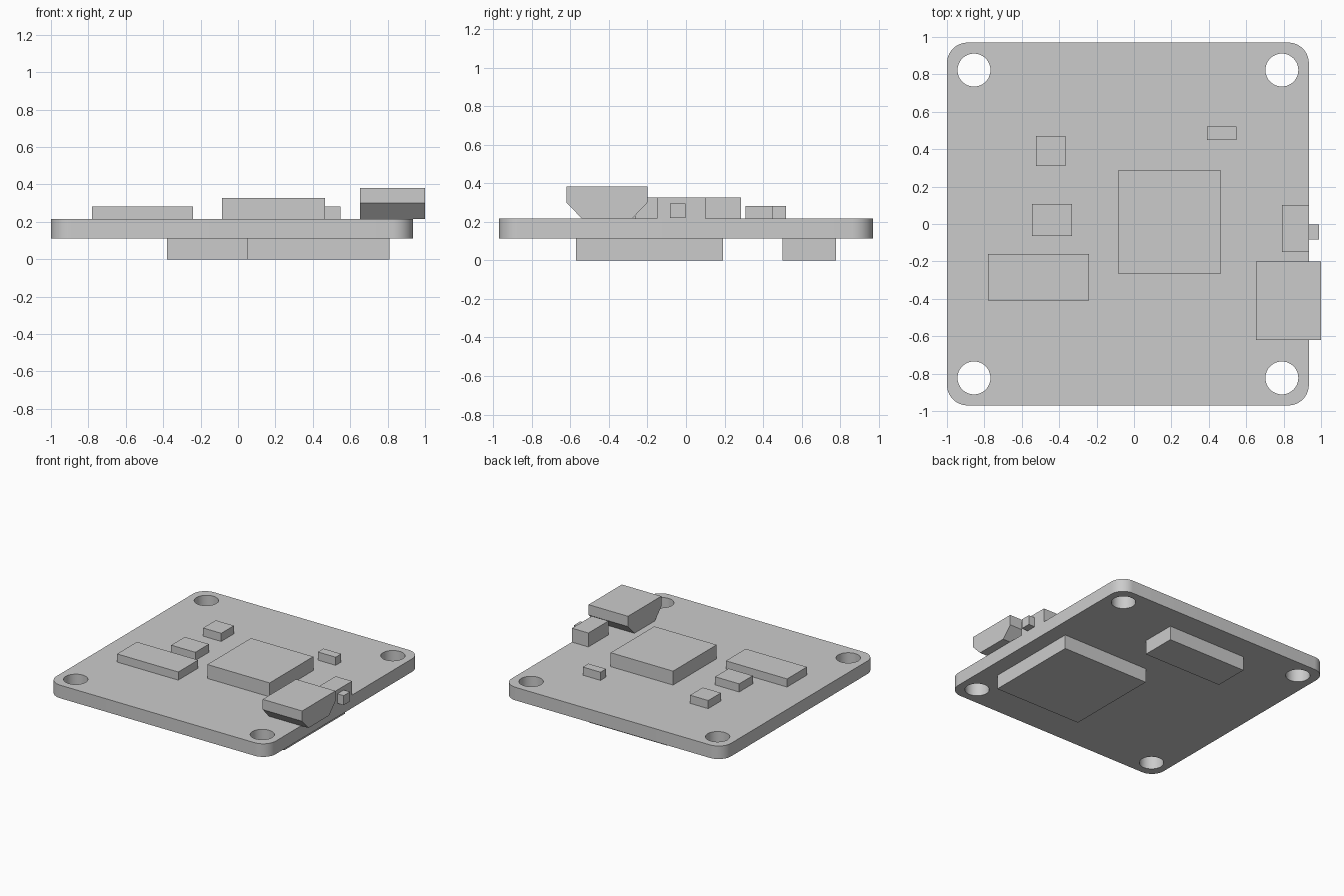
import bpy
import bmesh
import math

if "Cube" in bpy.data.objects:
    bpy.data.objects.remove(bpy.data.objects["Cube"], do_unlink=True)

grey = bpy.data.materials.new("plain grey")
grey.use_nodes = True
grey.diffuse_color = (0.6, 0.6, 0.6, 1)
grey.node_tree.nodes["Principled BSDF"].inputs["Base Color"].default_value = (0.6, 0.6, 0.6, 1)

BOTTOM, TOP = 0.112, 0.216      # faces of the board
CENTRE_X = -0.0325              # board centre


def finish(name, bm):
    bmesh.ops.recalc_face_normals(bm, faces=bm.faces)
    mesh = bpy.data.meshes.new(name)
    bm.to_mesh(mesh)
    bm.free()
    mesh.materials.append(grey)
    ob = bpy.data.objects.new(name, mesh)
    bpy.context.collection.objects.link(ob)
    return ob


def box_mesh(x, y, z):
    bm = bmesh.new()
    bmesh.ops.create_cube(bm, size=1)
    for v in bm.verts:
        for i, (lo, hi) in enumerate((x, y, z)):
            v.co[i] = lo if v.co[i] < 0 else hi
    return bm


def box(name, x, y, z):
    return finish(name, box_mesh(x, y, z))


# Circuit board with rounded corners
bm = box_mesh((-1, 0.935), (-0.97, 0.97), (BOTTOM, TOP))
corners = [e for e in bm.edges if abs(e.verts[0].co.z - e.verts[1].co.z) > 0.01]
bmesh.ops.bevel(bm, geom=corners, offset=0.11, segments=10, profile=0.5, affect='EDGES')
board = finish("circuit_board", bm)

# Four mounting holes
bm = bmesh.new()
for sx in (-1, 1):
    for sy in (-1, 1):
        hole = bmesh.ops.create_cone(bm, cap_ends=True, segments=48,
                                     radius1=0.088, radius2=0.088, depth=0.5)
        bmesh.ops.translate(bm, verts=hole["verts"],
                            vec=(CENTRE_X + sx * 0.823, sy * 0.823, 0.16))
cutter = finish("hole_cutter", bm)
cutter.hide_render = True
cut = board.modifiers.new("mounting holes", 'BOOLEAN')
cut.operation = 'DIFFERENCE'
cut.solver = 'EXACT'
cut.object = cutter

bpy.ops.object.select_all(action='DESELECT')
board.select_set(True)
bpy.context.view_layer.objects.active = board
bpy.ops.object.modifier_apply(modifier=cut.name)
bpy.data.objects.remove(cutter, do_unlink=True)
bpy.ops.object.shade_smooth_by_angle(angle=math.radians(30))

# Chips on the upper face
box("main_chip", (-0.085, 0.465), (-0.265, 0.285), (TOP, 0.327))
box("long_chip", (-0.78, -0.24), (-0.41, -0.16), (TOP, 0.281))
box("middle_chip", (-0.545, -0.332), (-0.063, 0.108), (TOP, 0.281))
box("square_chip", (-0.525, -0.365), (0.31, 0.47), (TOP, 0.281))
box("small_chip", (0.39, 0.547), (0.45, 0.52), (TOP, 0.281))

# Side push button
box("button_body", (0.79, 0.935), (-0.15, 0.102), (TOP, 0.327))
box("button_plunger", (0.935, 0.99), (-0.082, -0.002), (0.22, 0.296))

# Chips on the underside
box("square_under_chip", (0.05, 0.81), (-0.572, 0.192), (0, BOTTOM))
box("long_under_chip", (-0.38, 0.31), (0.502, 0.778), (0, BOTTOM))

# Tapered connector at the edge of the board
profile = [(-0.62, 0.382), (-0.62, 0.3), (-0.54, TOP),
           (-0.28, TOP), (-0.2, 0.3), (-0.2, 0.382)]
bm = bmesh.new()
face = bm.faces.new([bm.verts.new((0.652, y, z)) for y, z in profile])
side = bmesh.ops.extrude_face_region(bm, geom=[face])
bmesh.ops.translate(bm, vec=(0.348, 0, 0),
                    verts=[g for g in side["geom"] if isinstance(g, bmesh.types.BMVert)])
finish("edge_connector", bm)
